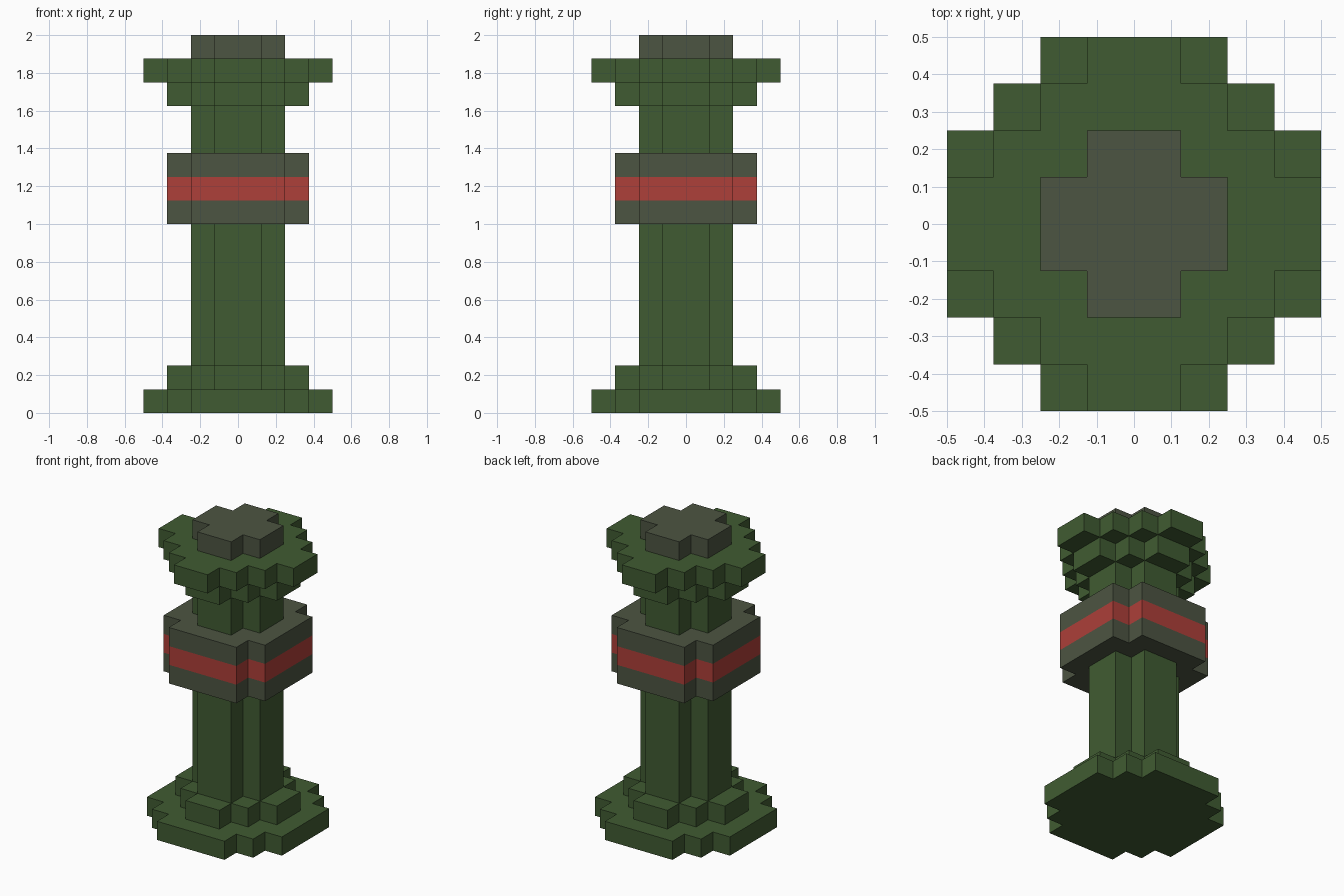
import bpy
import bmesh

cube = bpy.data.objects.get("Cube")
if cube:
    bpy.data.objects.remove(cube, do_unlink=True)

U = 0.125  # size of one block step


def make_material(name, rgb):
    mat = bpy.data.materials.new(name)
    mat.use_nodes = True
    color = (*rgb, 1.0)
    mat.diffuse_color = color
    mat.node_tree.nodes["Principled BSDF"].inputs["Base Color"].default_value = color
    return mat


GREEN = make_material("dark green", (0.051, 0.105, 0.032))
GRAY = make_material("olive gray", (0.073, 0.089, 0.054))
RED = make_material("band red", (0.418, 0.050, 0.041))

# Stepped outlines: (half width, half depth) corners of one quarter, in blocks
PLUS = [(2, 1), (1, 2)]
NOTCHED = [(3, 2), (2, 3)]
DIAMOND = [(3, 1), (2, 2), (1, 3)]
WIDE_DIAMOND = [(4, 1), (3, 2), (2, 3), (1, 4)]
ROUND = [(4, 2), (3, 3), (2, 4)]


def outline(steps):
    """Close a quarter of stepped corners by four quarter turns."""
    quarter = []
    for i, (x, y) in enumerate(steps):
        quarter.append((x * U, y * U))
        if i + 1 < len(steps):
            quarter.append((steps[i + 1][0] * U, y * U))
    points = []
    for _ in range(4):
        points += quarter
        quarter = [(-y, x) for x, y in quarter]
    return points


def stepped_prism(name, steps, levels, mats):
    """Extrude an outline through block heights, one material per layer."""
    bm = bmesh.new()
    pts = outline(steps)
    rings = [[bm.verts.new((x, y, z * U)) for x, y in pts] for z in levels]
    n = len(pts)
    used = list(dict.fromkeys(mats))
    for layer, mat in enumerate(mats):
        low, high = rings[layer], rings[layer + 1]
        for i in range(n):
            j = (i + 1) % n
            face = bm.faces.new((low[i], low[j], high[j], high[i]))
            face.material_index = used.index(mat)
    bm.faces.new(rings[0][::-1]).material_index = used.index(mats[0])
    bm.faces.new(rings[-1]).material_index = used.index(mats[-1])
    mesh = bpy.data.meshes.new(name)
    bm.to_mesh(mesh)
    bm.free()
    for mat in used:
        mesh.materials.append(mat)
    obj = bpy.data.objects.new(name, mesh)
    bpy.context.collection.objects.link(obj)
    return obj


# Base and shaft
stepped_prism("base_plate", ROUND, (0, 1), [GREEN])
stepped_prism("base_step", DIAMOND, (1, 2), [GREEN])
stepped_prism("lower_shaft", PLUS, (2, 8), [GREEN])

# Collar with a painted middle band
stepped_prism("collar", NOTCHED, (8, 9, 10, 11), [GRAY, RED, GRAY])

# Neck and head
stepped_prism("upper_shaft", PLUS, (11, 13), [GREEN])
stepped_prism("head_step", DIAMOND, (13, 14), [GREEN])
stepped_prism("head_plate", WIDE_DIAMOND, (14, 15), [GREEN])
stepped_prism("top_cap", PLUS, (15, 16), [GRAY])
